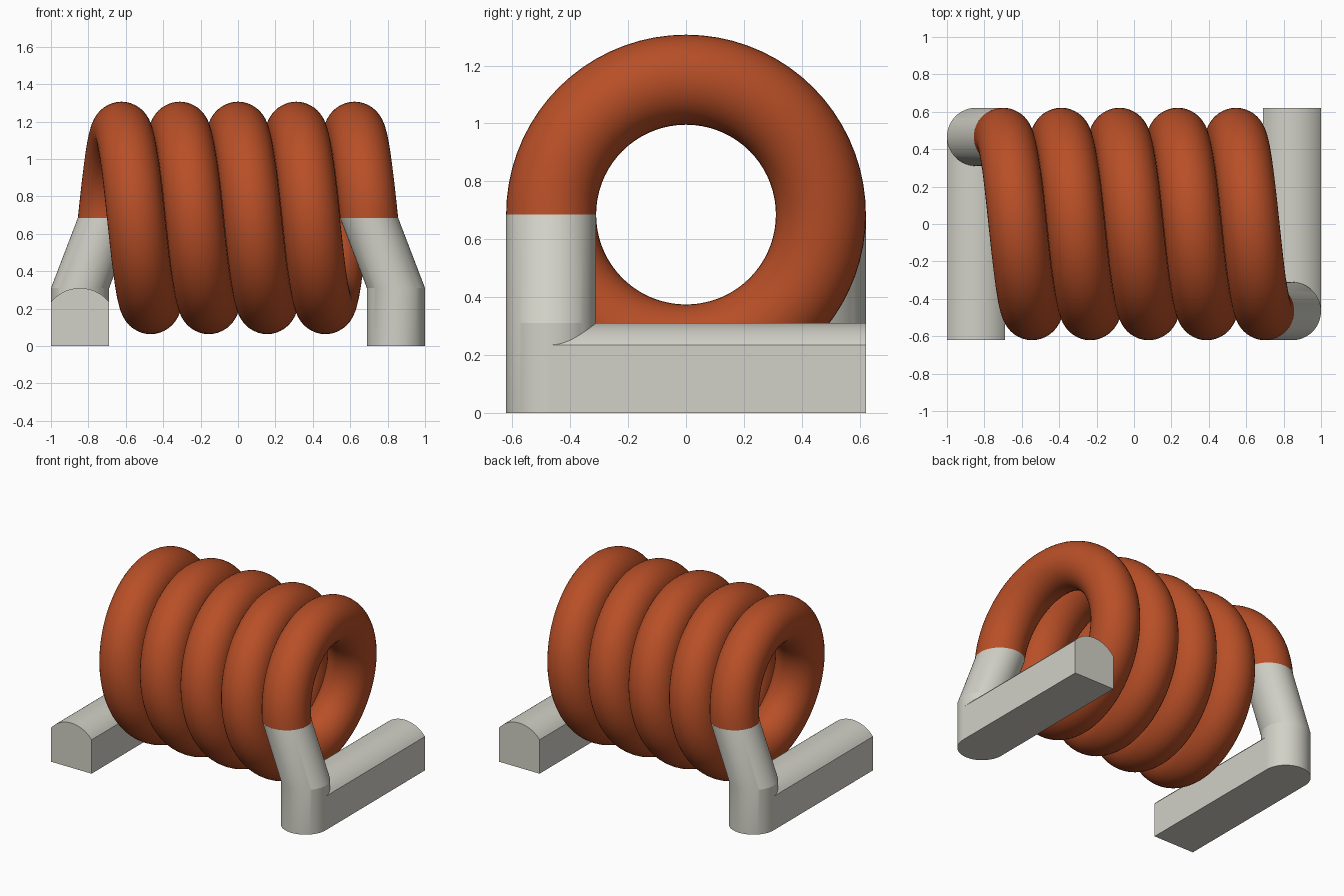
import bpy
import bmesh
import math

cube = bpy.data.objects.get("Cube")
if cube:
    bpy.data.objects.remove(cube, do_unlink=True)

R = 0.466        # coil centreline radius
r = 0.1555       # wire radius
AXIS_Z = 0.685   # height of the coil axis
PITCH = 0.3115
TURNS = 4.5
FOOT_X = 0.8445  # wire centre at the feet
BEND_Z = 0.31
SIDE_Z = 0.235   # where the bar's rounded top begins
END_Y = R + r


def make_material(name, color):
    mat = bpy.data.materials.new(name)
    mat.use_nodes = True
    mat.diffuse_color = color
    bsdf = next(n for n in mat.node_tree.nodes if n.type == 'BSDF_PRINCIPLED')
    bsdf.inputs["Base Color"].default_value = color
    bsdf.inputs["Roughness"].default_value = 0.5
    return mat


def loft(name, rings, mat, angle):
    """Skin a list of matching closed rings and cap both ends."""
    bm = bmesh.new()
    loops = [[bm.verts.new(p) for p in ring] for ring in rings]
    n = len(loops[0])
    for a, b in zip(loops, loops[1:]):
        for i in range(n):
            j = (i + 1) % n
            bm.faces.new((a[i], a[j], b[j], b[i]))
    bm.faces.new(loops[0])
    bm.faces.new(loops[-1])
    bmesh.ops.recalc_face_normals(bm, faces=bm.faces)
    mesh = bpy.data.meshes.new(name)
    bm.to_mesh(mesh)
    bm.free()
    mesh.materials.append(mat)
    obj = bpy.data.objects.new(name, mesh)
    bpy.context.collection.objects.link(obj)
    bpy.ops.object.select_all(action='DESELECT')
    obj.select_set(True)
    bpy.context.view_layer.objects.active = obj
    bpy.ops.object.shade_smooth_by_angle(angle=math.radians(angle))
    return obj


def circle(n):
    return [(math.cos(2 * math.pi * i / n), math.sin(2 * math.pi * i / n))
            for i in range(n)]


copper = make_material("copper orange", (0.48, 0.078, 0.02, 1))
metal = make_material("light grey metal", (0.644, 0.638, 0.572, 1))

# Coil: wire sections standing in planes through the x axis
steps = int(TURNS * 72)
coil_rings = []
for k in range(steps + 1):
    t = k / steps
    angle = 2 * math.pi * TURNS * t       # 0 = front, rising over the top
    x0 = PITCH * TURNS * (0.5 - t)
    coil_rings.append([
        (x0 + r * c,
         -(R + r * s) * math.cos(angle),
         AXIS_Z + (R + r * s) * math.sin(angle))
        for c, s in circle(40)])
loft("coil_winding", coil_rings, copper, 40)

# Foot bar profile in x-z: flat bottom and sides, arched top
rise = BEND_Z - SIDE_Z
arc_r = (r * r + rise * rise) / (2 * rise)
half = math.asin(r / arc_r)
profile = [(FOOT_X - r, 0), (FOOT_X + r, 0)]
for i in range(25):
    a = half * (1 - 2 * i / 24)
    profile.append((FOOT_X + arc_r * math.sin(a),
                    BEND_Z - arc_r + arc_r * math.cos(a)))

# Legs and foot bars, repeated by a half turn about z
coil_end_x = PITCH * TURNS / 2
for side, s in (("left", 1), ("right", -1)):
    leg_path = ((FOOT_X, 0), (FOOT_X, BEND_Z), (coil_end_x, AXIS_Z))
    loft(side + "_leg",
         [[(s * (x + r * c), s * (-R + r * d), z) for c, d in circle(64)]
          for x, z in leg_path], metal, 15)
    loft(side + "_foot_bar",
         [[(s * x, s * y, z) for x, z in profile] for y in (-R, END_Y)],
         metal, 15)
